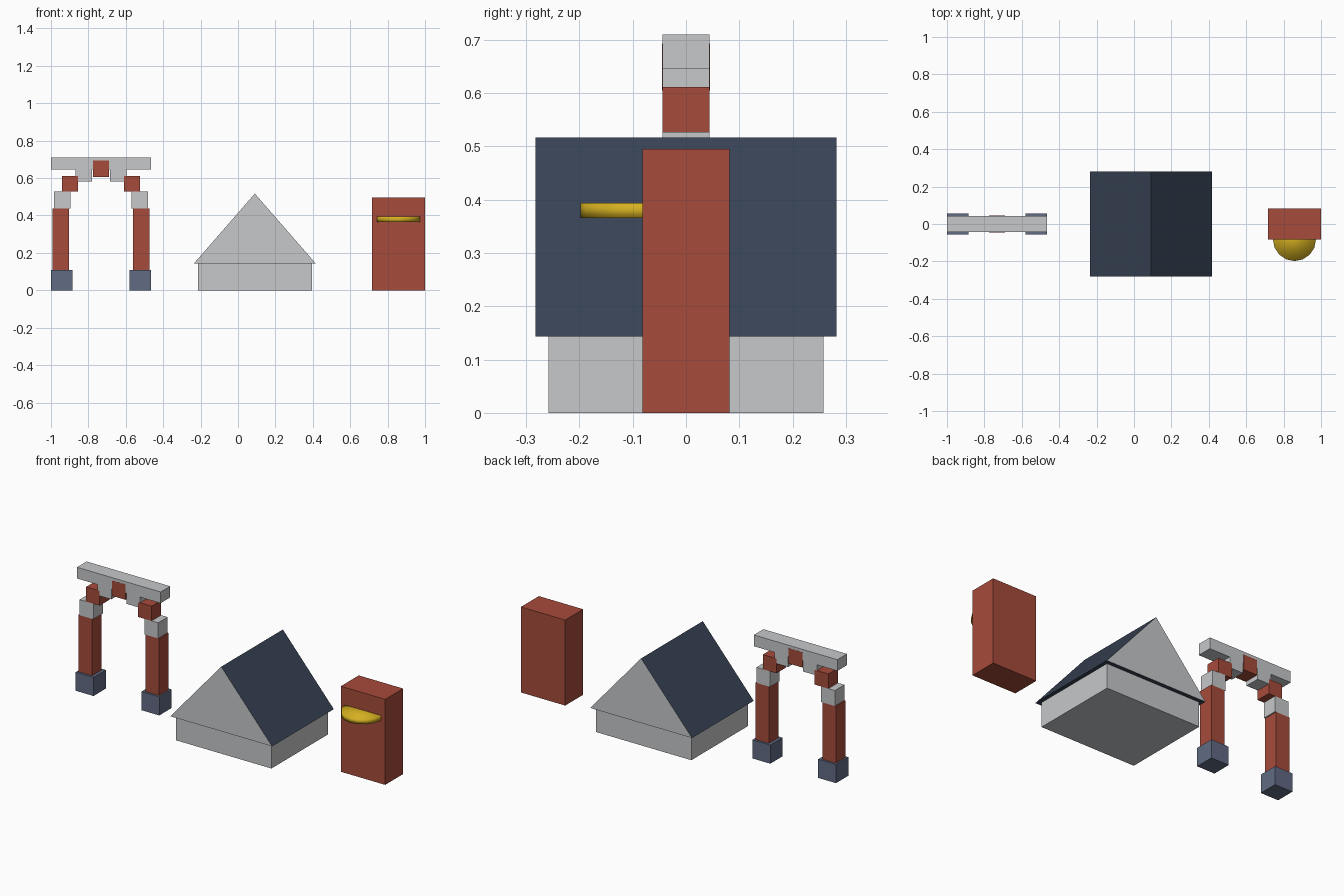
import bpy
import bmesh
import math

cube = bpy.data.objects.get("Cube")
if cube:
    bpy.data.objects.remove(cube, do_unlink=True)


def material(name, rgb):
    m = bpy.data.materials.new(name)
    m.use_nodes = True
    m.diffuse_color = (*rgb, 1)
    m.node_tree.nodes["Principled BSDF"].inputs["Base Color"].default_value = (*rgb, 1)
    return m


BRICK = material("brick red", (0.38, 0.07, 0.042))
STONE = material("pale stone", (0.57, 0.58, 0.59))
NAVY = material("dark navy", (0.04, 0.057, 0.092))
SLATE = material("slate blue", (0.12, 0.145, 0.23))
GOLD = material("gold", (0.66, 0.43, 0.015))


def add_object(name, bm, *mats):
    bmesh.ops.recalc_face_normals(bm, faces=bm.faces)
    mesh = bpy.data.meshes.new(name)
    bm.to_mesh(mesh)
    bm.free()
    for m in mats:
        mesh.materials.append(m)
    ob = bpy.data.objects.new(name, mesh)
    bpy.context.collection.objects.link(ob)
    return ob


def box(name, mat, x, half_x, half_y, z0, z1):
    bm = bmesh.new()
    bmesh.ops.create_cube(bm, size=2)
    for v in bm.verts:
        v.co.x = x + v.co.x * half_x
        v.co.y *= half_y
        v.co.z = z0 if v.co.z < 0 else z1
    return add_object(name, bm, mat)


# Archway: stepped blocks mirrored about its middle
ARCH_X, HALF = -0.7325, 0.0437
for side, s in (("right", -1), ("left", 1)):
    box(side + "_arch_base", SLATE, ARCH_X + s * 0.2105, 0.057, 0.056, 0, 0.108)
    box(side + "_arch_column", BRICK, ARCH_X + s * 0.2145, HALF, HALF, 0.108, 0.437)
    box(side + "_arch_capital", STONE, ARCH_X + s * 0.2075, HALF, HALF, 0.437, 0.527)
    box(side + "_arch_brick", BRICK, ARCH_X + s * 0.166, HALF, HALF, 0.527, 0.612)
    box(side + "_arch_bracket", STONE, ARCH_X + s * 0.092, HALF, HALF, 0.583, 0.67)
box("arch_keystone", BRICK, ARCH_X, HALF, HALF + 0.001, 0.605, 0.693)
box("arch_lintel", STONE, ARCH_X, 0.2675, HALF, 0.645, 0.71)

# House: low walls under a gabled roof
HOUSE_X = 0.09
box("house_walls", STONE, HOUSE_X, 0.305, 0.258, 0, 0.143)
bm = bmesh.new()
profile = [(-0.326, 0.143), (0.326, 0.143), (0, 0.517)]
ends = [[bm.verts.new((HOUSE_X + x, y, z)) for x, z in profile] for y in (-0.282, 0.282)]
for end in ends:
    bm.faces.new(end)
for i in range(3):
    j = (i + 1) % 3
    bm.faces.new((ends[0][i], ends[0][j], ends[1][j], ends[1][i]))
bm.normal_update()
for f in bm.faces:
    f.material_index = 1 if abs(f.normal.y) > 0.9 else 0
add_object("house_roof", bm, NAVY, STONE)

# Upright box with a round shelf sunk halfway into its front
BOX_X = 0.858
box("upright_box", BRICK, BOX_X, 0.142, 0.082, 0, 0.495)
bm = bmesh.new()
bmesh.ops.create_cone(bm, cap_ends=True, segments=16, radius1=0.115, radius2=0.115, depth=0.028)
bmesh.ops.translate(bm, verts=bm.verts, vec=(BOX_X, -0.083, 0.38))
for f in bm.faces:
    f.smooth = True
add_object("round_shelf", bm, GOLD)
